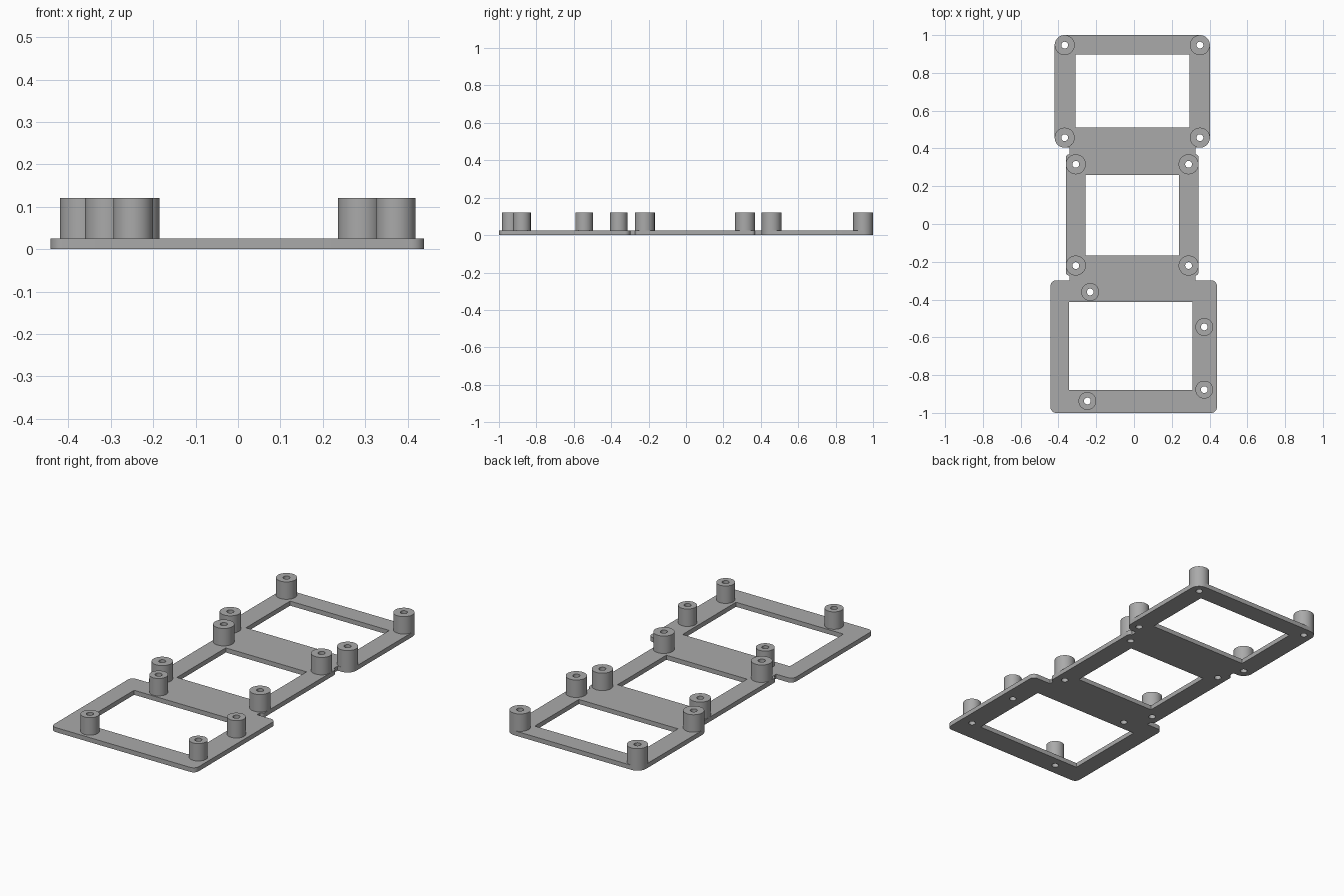
import bpy, bmesh
from math import cos, sin, tau
from mathutils import Vector

cube = bpy.data.objects.get("Cube")
if cube:
    bpy.data.objects.remove(cube, do_unlink=True)

PLATE, TOP = 0.025, 0.121        # plate thickness, post height
HOLE = 0.018                     # screw hole radius

grey = bpy.data.materials.new("plain grey")
grey.use_nodes = True
colour = (0.40, 0.40, 0.40, 1)
grey.diffuse_color = colour
grey.node_tree.nodes["Principled BSDF"].inputs["Base Color"].default_value = colour


def circle(x, y, r, n=40):
    return [(x + r * cos(tau * i / n), y + r * sin(tau * i / n)) for i in range(n)]


def rectangle(x0, x1, y0, y1):
    return [(x0, y0), (x1, y0), (x1, y1), (x0, y1)]


def rounded(corners, steps=10):
    """Round each right-angled corner (x, y, radius) of an outline."""
    out = []
    for i, (x, y, r) in enumerate(corners):
        p = Vector((x, y))
        a = (Vector(corners[i - 1][:2]) - p).normalized()
        b = (Vector(corners[(i + 1) % len(corners)][:2]) - p).normalized()
        if r == 0:
            out.append((x, y))
            continue
        centre = p + (a + b) * r
        for k in range(steps + 1):
            t = tau / 4 * k / steps
            out.append(tuple(centre - b * r * cos(t) - a * r * sin(t)))
    return out


def extrude_shape(name, loops, z0, z1):
    """Fill the first loop, leaving the others as holes, and extrude it."""
    bm = bmesh.new()
    edges = []
    for loop in loops:
        vs = [bm.verts.new((x, y, z0)) for x, y in loop]
        edges += [bm.edges.new((v, vs[i - 1])) for i, v in enumerate(vs)]
    bmesh.ops.triangle_fill(bm, edges=edges, use_beauty=True, normal=(0, 0, 1))
    new = bmesh.ops.extrude_face_region(bm, geom=bm.faces[:], use_keep_orig=True)
    moved = [g for g in new["geom"] if isinstance(g, bmesh.types.BMVert)]
    bmesh.ops.translate(bm, verts=moved, vec=(0, 0, z1 - z0))
    bmesh.ops.recalc_face_normals(bm, faces=bm.faces[:])
    mesh = bpy.data.meshes.new(name)
    bm.to_mesh(mesh)
    bm.free()
    mesh.materials.append(grey)
    obj = bpy.data.objects.new(name, mesh)
    bpy.context.collection.objects.link(obj)
    bpy.ops.object.select_all(action="DESELECT")
    obj.select_set(True)
    bpy.context.view_layer.objects.active = obj
    bpy.ops.object.shade_smooth_by_angle()


# Post positions and radii, by frame
BIG, SMALL = 0.053, 0.047
posts = {
    "back": [(x, y, BIG) for x in (-0.367, 0.349) for y in (0.457, 0.947)],
    "middle": [(x, y, BIG) for x in (-0.308, 0.289) for y in (-0.22, 0.316)],
    "front": [(-0.232, -0.36, SMALL), (0.372, -0.545, SMALL),
              (0.372, -0.877, SMALL), (-0.247, -0.937, SMALL)],
}

# Plate outline: left and right edges of each frame from front to back
R = 0.03
bands = [(-0.442, 0.439, -1.0, -0.298, R), (-0.341, 0.325, None, None, 0),
         (-0.361, 0.342, -0.273, 0.369, BIG), (-0.341, 0.325, None, None, 0),
         (-0.42, 0.402, 0.404, 1.0, BIG)]


def edge(side):
    pts = []
    for i, band in enumerate(bands):
        x, y0, y1, r = band[side], *band[2:]
        if y0 is None:
            # Narrow bridge between the frames on either side
            pts += [(x, bands[i - 1][3], 0), (x, bands[i + 1][2], 0)]
        else:
            # Small steps of the middle frame cannot hold a full radius
            step = 0.018 if r == BIG and i == 2 else r
            pts += [(x, y0, step), (x, y1, step)]
    return pts


outline = rounded(edge(1) + edge(0)[::-1])
windows = [rectangle(-0.344, 0.311, -0.88, -0.414),
           rectangle(-0.256, 0.237, -0.167, 0.259),
           rectangle(-0.31, 0.295, 0.512, 0.897)]
holes = [circle(x, y, HOLE) for group in posts.values() for x, y, r in group]
extrude_shape("base_plate", [outline] + windows + holes, 0, PLATE)

# Hollow standoff posts
for frame, group in posts.items():
    for i, (x, y, r) in enumerate(group, 1):
        bottom = 0 if frame == "middle" else PLATE
        extrude_shape(f"{frame}_post_{i}", [circle(x, y, r), circle(x, y, HOLE)], bottom, TOP)
